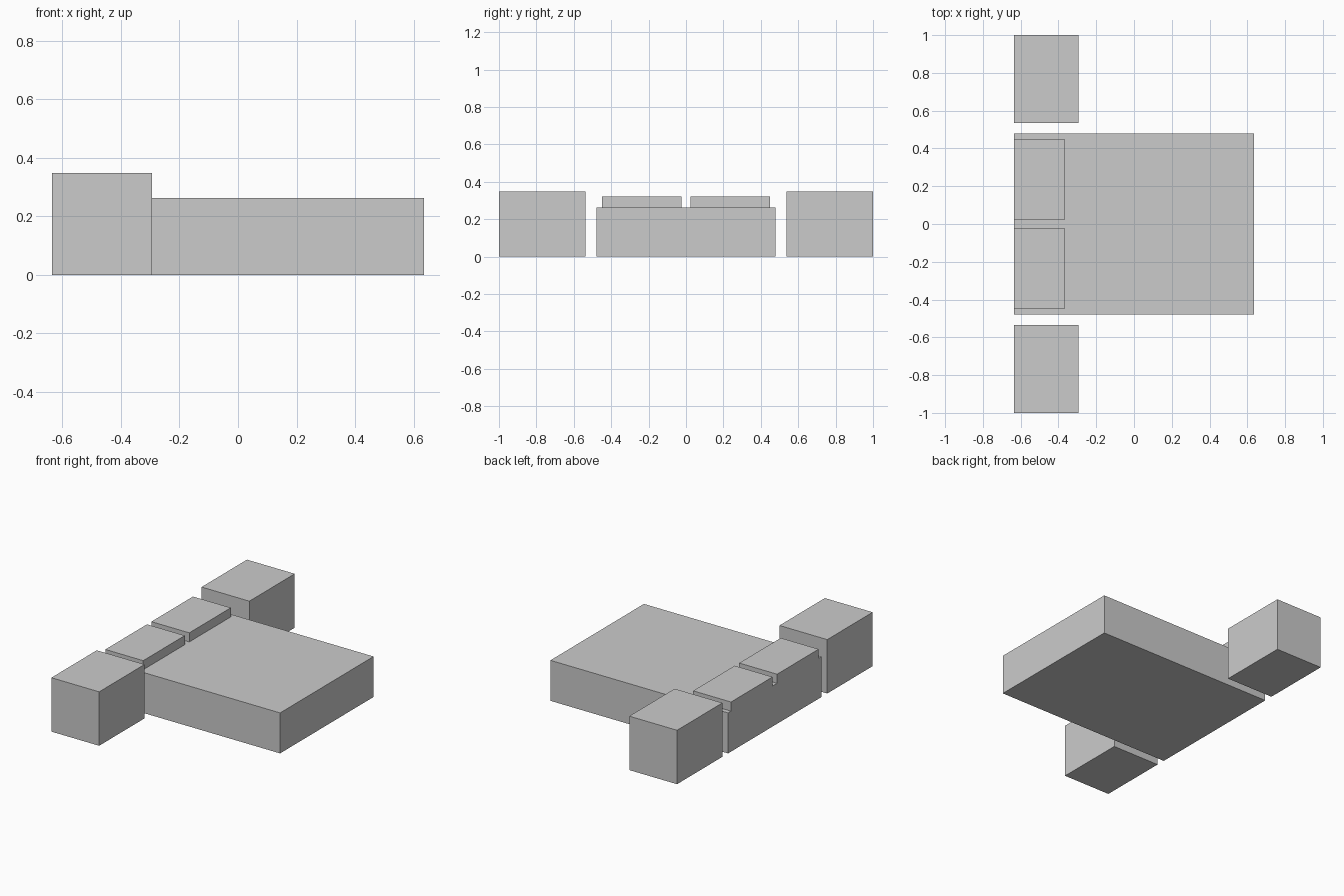
import bpy

if "Cube" in bpy.data.objects:
    bpy.data.objects.remove(bpy.data.objects["Cube"])


def box(name, x, y, z):
    """Box from (min, max) ranges on each axis."""
    ranges = (x, y, z)
    centre = [(a + b) / 2 for a, b in ranges]
    bpy.ops.mesh.primitive_cube_add(size=1, location=centre)
    obj = bpy.context.object
    obj.name = name
    obj.scale = [b - a for a, b in ranges]
    bpy.ops.object.transform_apply(location=True, rotation=False, scale=True)
    return obj


HEAD = -0.636  # shared head-end plane

# Bed block
box("mattress", (HEAD, 0.636), (-0.478, 0.478), (0, 0.262))

# Pillow and nightstand on each side
for side, s in (("left", 1), ("right", -1)):
    box(f"{side}_pillow", (HEAD, -0.365),
        sorted((s * 0.023, s * 0.448)), (0.262, 0.321))
    box(f"{side}_nightstand", (HEAD, -0.294),
        sorted((s * 0.536, s * 1.0)), (0, 0.349))
